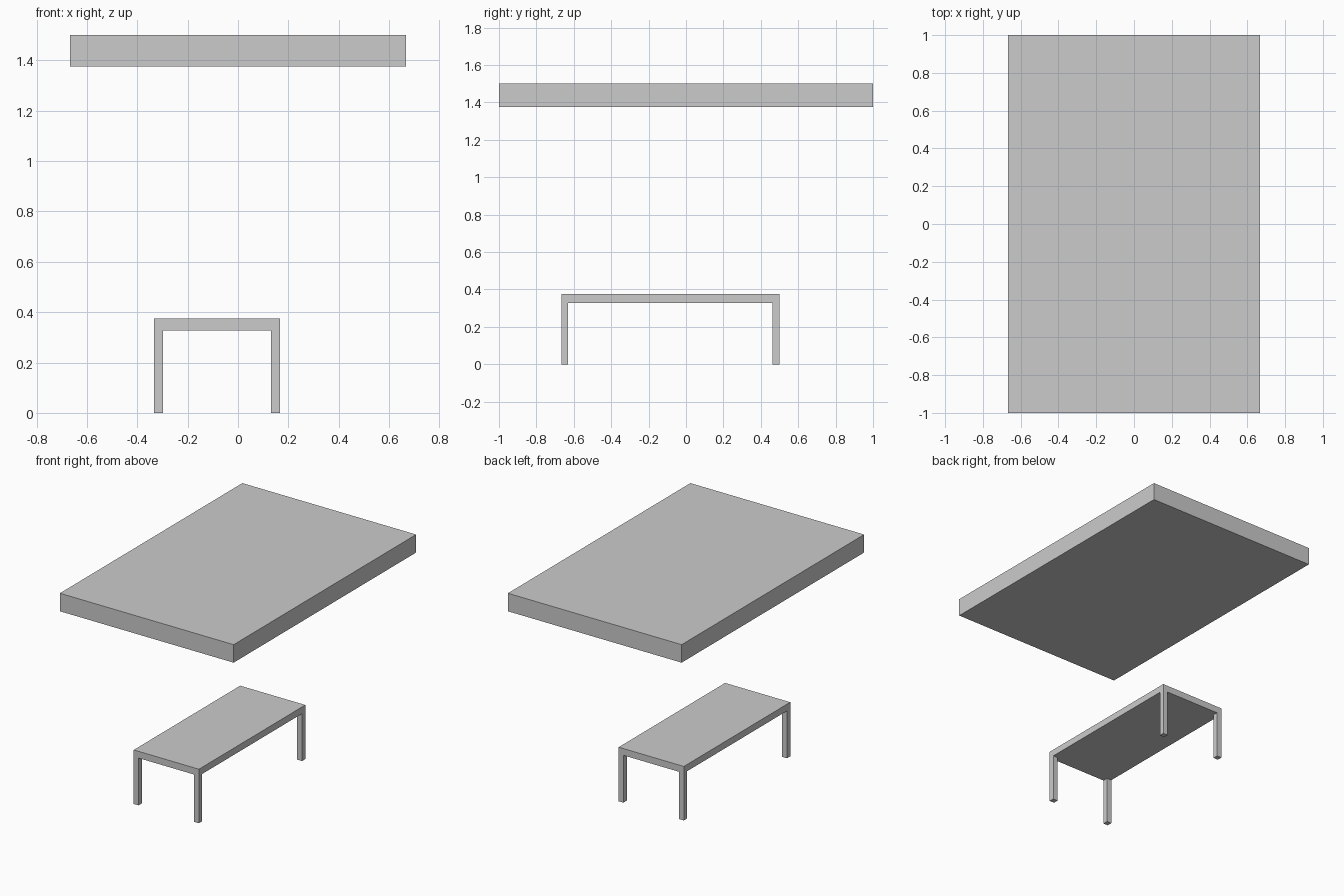
import bpy

if "Cube" in bpy.data.objects:
    bpy.data.objects.remove(bpy.data.objects["Cube"])


def box(name, x0, x1, y0, y1, z0, z1):
    """Axis-aligned box between two corners."""
    bpy.ops.mesh.primitive_cube_add(size=1)
    ob = bpy.context.object
    ob.name = name
    ob.data.transform(ob.matrix_world.inverted())
    ob.location = ((x0 + x1) / 2, (y0 + y1) / 2, (z0 + z1) / 2)
    ob.scale = (x1 - x0, y1 - y0, z1 - z0)
    bpy.ops.object.transform_apply(location=False, rotation=False, scale=True)
    return ob


# Roof slab floating above the table
box("roof_slab", -2 / 3, 2 / 3, -1, 1, 1.375, 1.5)

# Table extents, board underside and leg thickness
X0, X1, Y0, Y1 = -1 / 3, 1 / 6, -2 / 3, 0.5
UNDER, TOP, LEG = 0.328, 0.375, 0.0365

# Table top
box("table_top", X0, X1, Y0, Y1, UNDER, TOP)

# Four legs flush with the table corners
for side, x in (("left", X0), ("right", X1 - LEG)):
    for end, y in (("front", Y0), ("back", Y1 - LEG)):
        box(f"{end}_{side}_leg", x, x + LEG, y, y + LEG, 0, UNDER)
